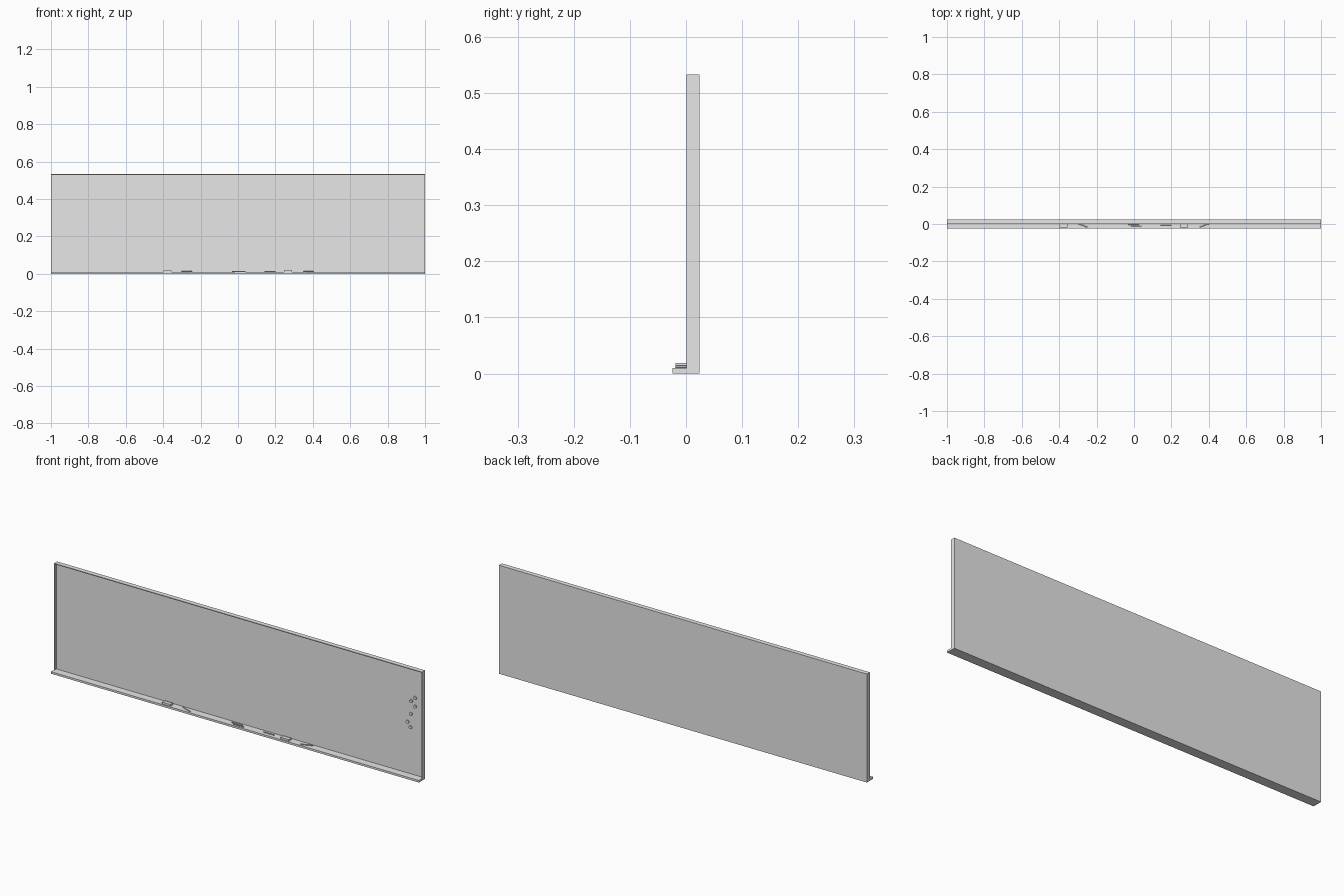
import bpy, math

cube = bpy.data.objects.get("Cube")
if cube:
    bpy.data.objects.remove(cube)

# Single plain colour
grey = bpy.data.materials.new("light_grey")
grey.use_nodes = True
GREY = (0.8, 0.8, 0.8, 1)
grey.diffuse_color = GREY
grey.node_tree.nodes["Principled BSDF"].inputs["Base Color"].default_value = GREY

W, H = 1.0, 0.533          # half width, full height
FRONT, BACK = 0.001, 0.024  # frame depth range
TRAY = 0.01                # tray height
RIM = 0.004                # frame thickness
PANEL = 0.013              # writing surface plane


def finish(name):
    ob = bpy.context.object
    ob.name = name
    ob.data.materials.append(grey)
    return ob


def box(name, x, y, z):
    """Box from (low, high) ranges."""
    bpy.ops.mesh.primitive_cube_add(size=1)
    ob = finish(name)
    for v in ob.data.vertices:
        v.co = [r[0] if c < 0 else r[1] for c, r in zip(v.co, (x, y, z))]
    return ob


def cylinder(name, radius, depth, loc, rot, sides):
    bpy.ops.mesh.primitive_cylinder_add(vertices=sides, radius=radius, depth=depth,
                                        location=loc, rotation=rot)
    ob = finish(name)
    bpy.ops.object.shade_smooth_by_angle(angle=math.radians(40))
    return ob


# Recessed writing panel inside a slim frame
box("writing_panel", (-W + RIM, W - RIM), (PANEL, BACK), (TRAY, H - RIM))
box("frame_top", (-W, W), (FRONT, BACK), (H - RIM, H))
box("frame_left", (W - RIM, W), (FRONT, BACK), (TRAY, H - RIM))
box("frame_right", (-W, -W + RIM), (FRONT, BACK), (TRAY, H - RIM))

# Tray running under the whole board
box("tray", (-W, W), (-0.024, BACK), (0, TRAY))

# Erasers resting on the tray
for i, x in enumerate((-0.377, 0.267)):
    box(f"eraser_{i + 1}", (x - 0.022, x + 0.022), (-0.019, FRONT), (TRAY, 0.019))

# Marker pens: centre x, centre y, turn in degrees
pens = [(-0.275, -0.005, -20), (-0.003, 0.0, 0), (0.012, -0.012, 0),
        (0.172, -0.003, 0), (0.377, -0.005, 20)]
for i, (x, y, turn) in enumerate(pens):
    cylinder(f"marker_{i + 1}", 0.0025, 0.058, (x, y - 0.002, TRAY + 0.0025),
             (0, math.pi / 2, math.radians(turn)), 12)

# Round magnets on the panel near the left end
magnets = [(0.933, 0.369), (0.955, 0.39), (0.955, 0.348),
           (0.932, 0.305), (0.914, 0.262), (0.93, 0.24)]
for i, (x, z) in enumerate(magnets):
    cylinder(f"magnet_{i + 1}", 0.008, 0.006, (x, PANEL - 0.003, z),
             (math.pi / 2, 0, 0), 16)
